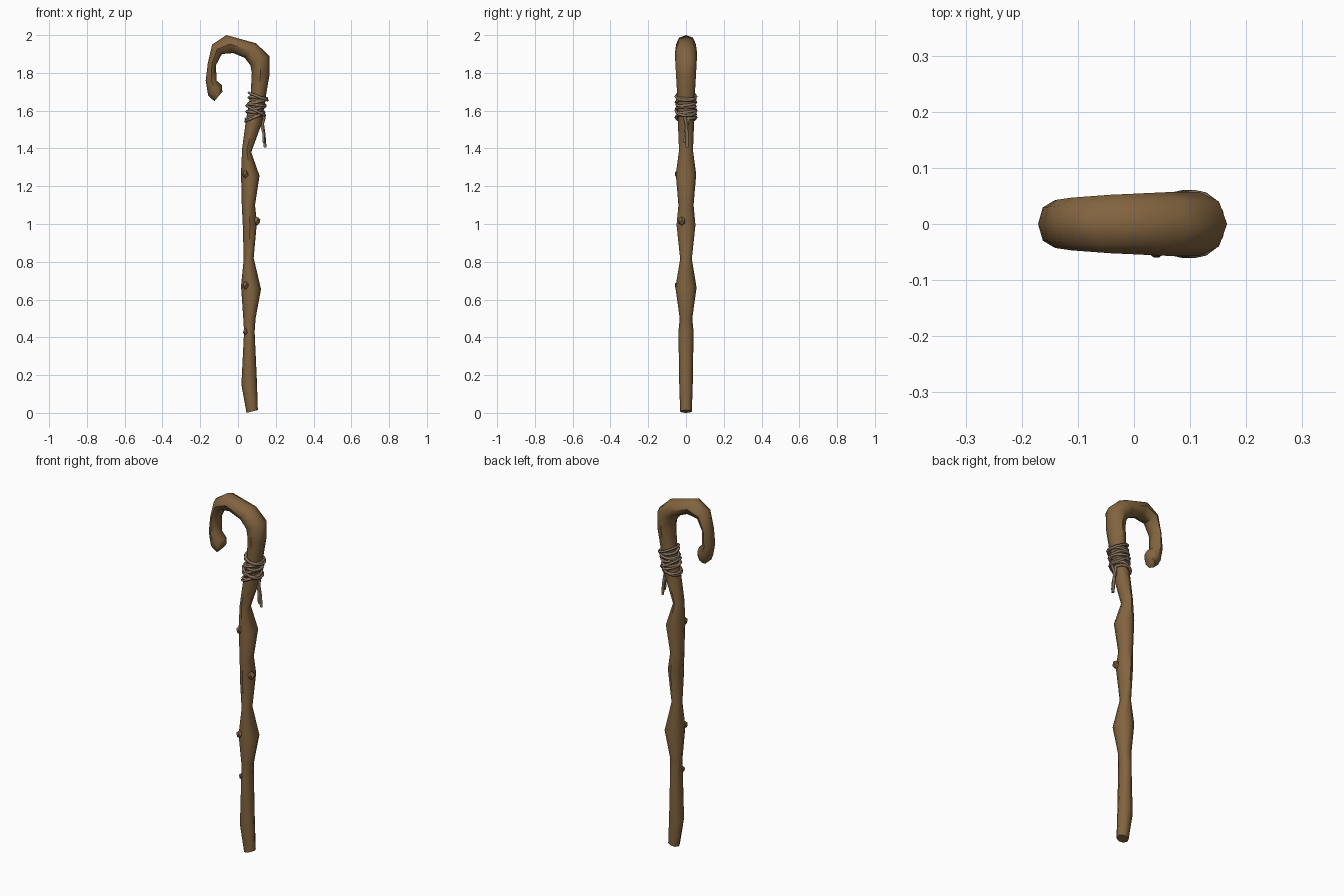
import bpy, bmesh, math, random
from mathutils import Vector

if "Cube" in bpy.data.objects:
    bpy.data.objects.remove(bpy.data.objects["Cube"])

random.seed(4)


def material(name, colour):
    m = bpy.data.materials.new(name)
    m.diffuse_color = (*colour, 1)
    m.use_nodes = True
    m.node_tree.nodes["Principled BSDF"].inputs["Base Color"].default_value = m.diffuse_color
    return m


WOOD = material("brown wood", (0.225, 0.128, 0.05))
ROPE = material("grey tan rope", (0.25, 0.175, 0.11))


def finish(name, bm, mat, angle=50):
    bmesh.ops.recalc_face_normals(bm, faces=bm.faces)
    me = bpy.data.meshes.new(name)
    bm.to_mesh(me)
    bm.free()
    ob = bpy.data.objects.new(name, me)
    bpy.context.collection.objects.link(ob)
    me.materials.append(mat)
    bpy.context.view_layer.objects.active = ob
    ob.select_set(True)
    bpy.ops.object.shade_smooth_by_angle(angle=math.radians(angle))
    ob.select_set(False)
    return ob


def skin(bm, rings, closed=False):
    n = len(rings[0])
    pairs = list(zip(rings, rings[1:] + rings[:1])) if closed else list(zip(rings, rings[1:]))
    for a, b in pairs:
        for i in range(n):
            bm.faces.new((a[i], a[(i + 1) % n], b[(i + 1) % n], b[i]))
    if not closed:
        bm.faces.new(rings[0])
        bm.faces.new(rings[-1])


# Staff: each section is (left x, z, right x, z, half depth in y)
sections = [
    (.045, .0, .105, .015, .031), (.018, .15, .10, .17, .036), (.032, .43, .088, .43, .040),
    (.028, .50, .093, .50, .033), (.016, .67, .122, .655, .056), (.030, .81, .083, .82, .031),
    (.026, .98, .100, 1.01, .050), (.020, 1.10, .090, 1.10, .040), (.016, 1.27, .114, 1.255, .054),
    (.022, 1.40, .070, 1.38, .037), (.042, 1.55, .125, 1.53, .043), (.068, 1.70, .148, 1.68, .047),
    (.073, 1.80, .166, 1.785, .053), (.066, 1.84, .166, 1.89, .057), (.035, 1.88, .095, 1.957, .057),
    (-.025, 1.905, -.062, 2.0, .052), (-.085, 1.90, -.137, 1.95, .047), (-.117, 1.84, -.160, 1.85, .043),
    (-.113, 1.758, -.171, 1.76, .042), (-.085, 1.735, -.158, 1.68, .045), (-.083, 1.70, -.125, 1.65, .032),
]
bm = bmesh.new()
rings = []
for x0, z0, x1, z1, d in sections:
    a, b = Vector((x0, 0, z0)), Vector((x1, 0, z1))
    mid, half = (a + b) / 2, (b - a) / 2
    rings.append([bm.verts.new(mid + half * math.cos(t) + Vector((0, d * math.sin(t), 0)))
                  for t in (k * math.tau / 8 for k in range(8))])
skin(bm, rings)
finish("staff", bm, WOOD)

# Knots: small flattened lumps where twigs were cut
for i, (x, y, z, r) in enumerate([(.100, -.022, 1.015, .020), (.040, -.042, 1.265, .019),
                                  (.040, -.044, .675, .018), (.040, -.025, .43, .015)]):
    bm = bmesh.new()
    bmesh.ops.create_icosphere(bm, subdivisions=1, radius=r)
    for v in bm.verts:
        v.co = Vector((x + v.co.x, y + v.co.y, z + v.co.z * 1.2))
    finish(f"knot_{i}", bm, WOOD, 40)


def cord(name, pts, r, closed=False):
    """Five-sided tube through a list of points."""
    bm = bmesh.new()
    rings, n = [], len(pts)
    for i, p in enumerate(pts):
        nxt = pts[(i + 1) % n] if closed else pts[min(i + 1, n - 1)]
        prv = pts[i - 1] if closed or i else pts[0]
        t = (nxt - prv).normalized()
        ref = Vector((0, 0, 1)) if abs(t.z) < .8 else Vector((0, 1, 0))
        u = t.cross(ref).normalized()
        w = t.cross(u)
        rings.append([bm.verts.new(p + r * (u * math.cos(k * math.tau / 5) + w * math.sin(k * math.tau / 5)))
                      for k in range(5)])
    skin(bm, rings, closed)
    finish(name, bm, ROPE, 80)


def around(z, angle, tilt, grow=0):
    """Point on the binding around the leaning neck of the staff."""
    c, s = math.cos(angle), math.sin(angle)
    return Vector((.084 + (z - 1.54) * .17 + (.044 + grow) * c,
                   (.049 + grow) * s, z + tilt * c))


# Binding: wandering coil plus a few crossing loops
turns, steps = 6, 14
cord("rope_coil", [around(1.555 + .12 * i / (turns * steps), i * math.tau / steps,
                          .010 * math.sin(i * .21), random.uniform(-.001, .003))
                   for i in range(turns * steps + 1)], .008)
for i, (z, tilt) in enumerate([(1.565, .022), (1.60, -.026), (1.645, .012), (1.675, -.020)]):
    cord(f"rope_loop_{i}", [around(z, k * math.tau / 16, tilt, .005) for k in range(16)], .007, True)

# Loose ends hanging from the binding
cord("rope_end_long", [Vector(p) for p in [(.122, -.012, 1.60), (.138, -.006, 1.56), (.130, .002, 1.53),
                                           (.138, .006, 1.47), (.143, .006, 1.405)]], .008)
cord("rope_end_short", [Vector(p) for p in [(.118, .015, 1.59), (.130, .012, 1.55), (.124, .004, 1.52),
                                            (.134, -.004, 1.48), (.137, -.006, 1.43)]], .007)
